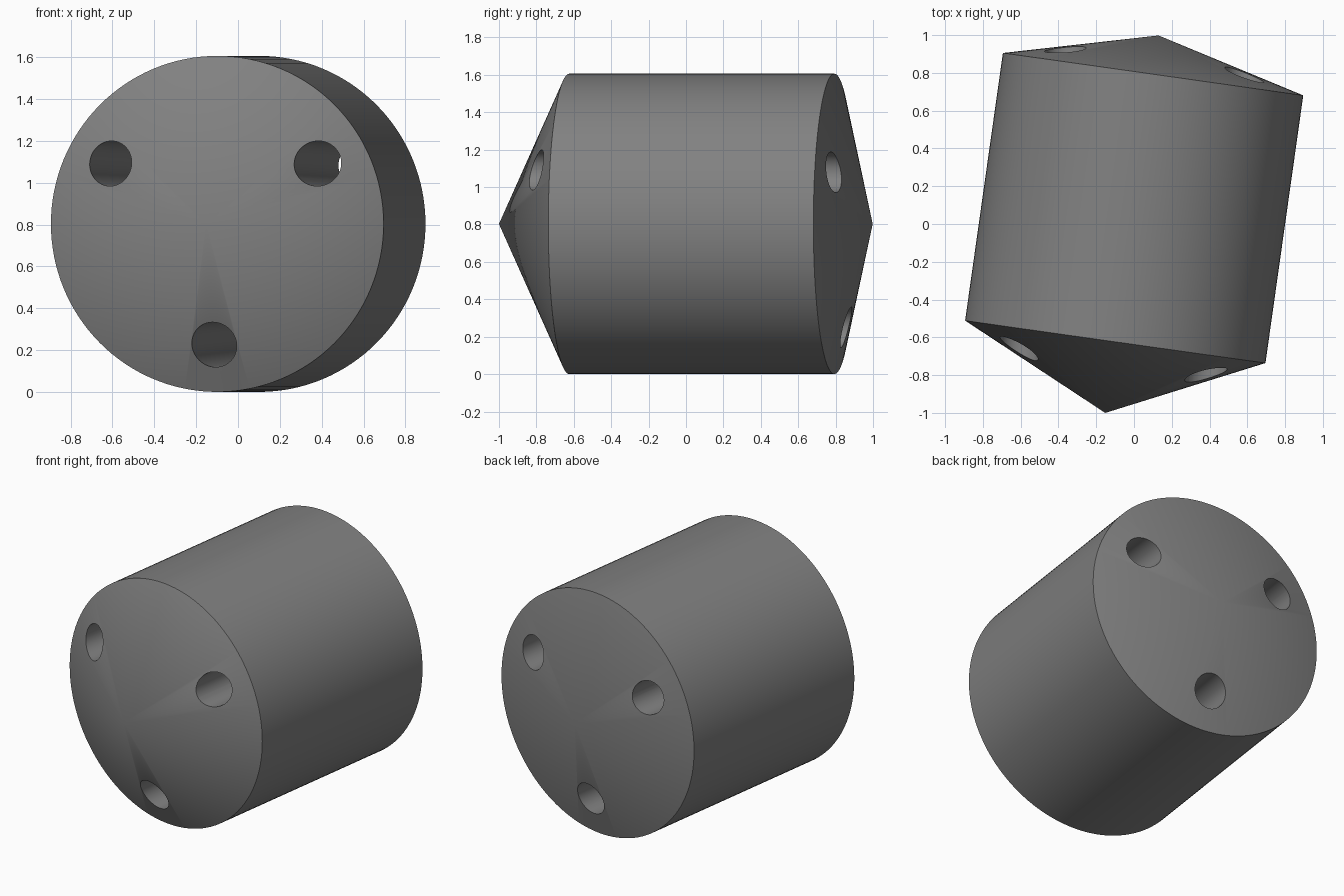
import bpy, bmesh, math
from mathutils import Vector, Matrix

if "Cube" in bpy.data.objects:
    bpy.data.objects.remove(bpy.data.objects["Cube"])

SEG = 128
R = 0.803                      # barrel radius
TURN = Matrix.Translation((-0.011, 0, R)) @ Matrix.Rotation(math.radians(-8.04), 4, 'Z')

grey = bpy.data.materials.new("mid grey")
grey.diffuse_color = (0.22, 0.22, 0.22, 1)
grey.use_nodes = True
grey.node_tree.nodes["Principled BSDF"].inputs["Base Color"].default_value = grey.diffuse_color


def add_object(name, bm):
    bmesh.ops.recalc_face_normals(bm, faces=bm.faces[:])
    mesh = bpy.data.meshes.new(name)
    bm.to_mesh(mesh)
    bm.free()
    mesh.materials.append(grey)
    ob = bpy.data.objects.new(name, mesh)
    bpy.context.collection.objects.link(ob)
    ob.matrix_world = TURN
    return ob


# Barrel with a pointed cone at each end, lathed around local Y
profile = [(0, -1.010), (R, -0.630), (R, 0.801), (0, 1.008)]
bm = bmesh.new()
verts = [bm.verts.new((r, y, 0)) for r, y in profile]
edges = [bm.edges.new(pair) for pair in zip(verts, verts[1:])]
bmesh.ops.spin(bm, geom=verts + edges, cent=(0, 0, 0), axis=(0, 1, 0),
               angle=2 * math.pi, steps=SEG)
bmesh.ops.remove_doubles(bm, verts=bm.verts[:], dist=1e-4)
body = add_object("barrel", bm)

# Three slightly converging drill holes running from cone to cone
bm = bmesh.new()
for degrees in (30, 150, 270):
    a = math.radians(degrees)
    out = Vector((math.cos(a), 0, math.sin(a)))
    front = out * 0.577 + Vector((0, -0.735, 0))
    back = out * 0.553 + Vector((0, 0.86, 0))
    axis = (back - front).normalized()
    place = Matrix.Translation((front + back) / 2) @ axis.to_track_quat('Z', 'Y').to_matrix().to_4x4()
    bmesh.ops.create_cone(bm, cap_ends=True, segments=48, radius1=0.108,
                          radius2=0.108, depth=2.6, matrix=place)
cutter = add_object("hole_cutter", bm)
cutter.hide_render = True
cutter.hide_set(True)

cut = body.modifiers.new("drill holes", 'BOOLEAN')
cut.operation = 'DIFFERENCE'
cut.solver = 'EXACT'
cut.object = cutter
bpy.context.view_layer.objects.active = body
body.select_set(True)
bpy.ops.object.modifier_apply(modifier=cut.name)
bpy.data.objects.remove(cutter)

# Smooth sides, crisp rims
bpy.ops.object.shade_smooth_by_angle(angle=math.radians(12))
